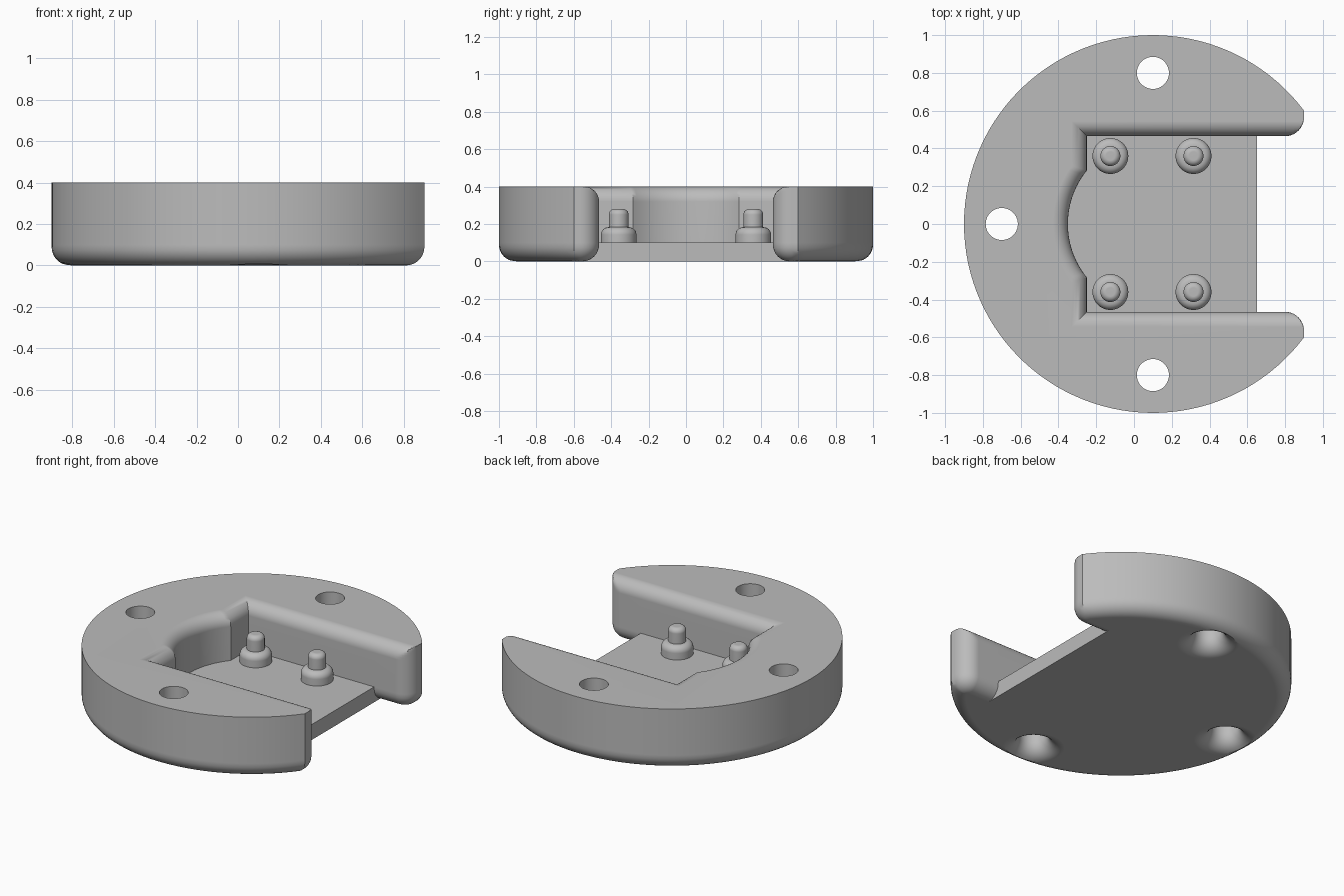
import bpy, bmesh, math

if "Cube" in bpy.data.objects:
    bpy.data.objects.remove(bpy.data.objects["Cube"])

CX = 0.1          # disc centre in x
H = 0.4           # disc height
FLOOR = 0.1       # plate thickness
WALL = 0.465      # half width of the slot
R_LOW, R_TOP = 0.09, 0.08

grey = bpy.data.materials.new("mid grey")
grey.diffuse_color = (0.5, 0.5, 0.5, 1)
grey.use_nodes = True
grey.node_tree.nodes["Principled BSDF"].inputs["Base Color"].default_value = grey.diffuse_color


def finish(bm, name, smooth=True):
    bmesh.ops.recalc_face_normals(bm, faces=bm.faces)
    me = bpy.data.meshes.new(name)
    bm.to_mesh(me)
    bm.free()
    ob = bpy.data.objects.new(name, me)
    bpy.context.collection.objects.link(ob)
    me.materials.append(grey)
    if smooth:
        shade(ob)
    return ob


def select(ob):
    bpy.ops.object.select_all(action='DESELECT')
    ob.select_set(True)
    bpy.context.view_layer.objects.active = ob


def shade(ob):
    select(ob)
    bpy.ops.object.shade_smooth_by_angle(angle=math.radians(30))
    mod = ob.modifiers.new("flat_weighting", 'WEIGHTED_NORMAL')
    mod.keep_sharp = True


def lathe(bm, profile, x, y, n=40):
    """Closed turned solid from (radius, z) points."""
    rings = [[bm.verts.new((x + r * math.cos(math.tau * i / n),
                            y + r * math.sin(math.tau * i / n), z))
              for i in range(n)] for r, z in profile]
    for a, b in zip(rings, rings[1:]):
        for i in range(n):
            j = (i + 1) % n
            bm.faces.new((a[i], a[j], b[j], b[i]))
    bm.faces.new(rings[0])
    bm.faces.new(rings[-1])


def fillet(r, n=8):
    """(inset, distance from the flat end) pairs of a quarter round."""
    return [(r * (1 - math.sin(t)), r * (1 - math.cos(t)))
            for t in (math.pi / 2 * i / n for i in range(n + 1))]


def outer(d, e):
    """Slot wall, rounded tip and disc rim; d insets all, e widens the slot."""
    half = [(0.65, WALL + d)]
    for i in range(11):
        t = -math.pi / 2 + math.pi / 2 * i / 10
        half.append((0.8 + (0.1 - d) * math.cos(t), 0.565 + (0.1 - d) * math.sin(t)))
    half = [(x, max(y, WALL + e)) for x, y in half]
    y0 = math.sqrt((1 - d) ** 2 - (0.8 - d) ** 2)
    a0 = math.atan2(y0, 0.8 - d)
    n = 96
    rim = [(CX + (1 - d) * math.cos(a), (1 - d) * math.sin(a))
           for a in (-a0 - (math.tau - 2 * a0) * i / n for i in range(n + 1))]
    return [(x, -y) for x, y in half] + rim + half[::-1]


def pocket(e):
    """Back of the slot with its round recess, widened by e."""
    r, w = 0.45 + e, 0.35 + e
    a = math.acos(w / r)
    arc = [(CX - r * math.cos(t), r * math.sin(t))
           for t in (a - 2 * a * i / 24 for i in range(25))]
    return [(-0.25 - e, WALL + e)] + arc + [(-0.25 - e, -WALL - e)]


# Disc body with slot and floor plate
bm = bmesh.new()


def ring(points, z):
    return [bm.verts.new((x, y, z)) for x, y in points]


def bridge(rings):
    for a, b in zip(rings, rings[1:]):
        for i in range(len(a)):
            j = (i + 1) % len(a)
            bm.faces.new((a[i], a[j], b[j], b[i]))


low = [ring(outer(d, 0), z) for d, z in fillet(R_LOW)]
low.append(ring(outer(0, 0), FLOOR))
bridge(low)
bm.faces.new(low[0])
back = ring(pocket(0), FLOOR)
bm.faces.new([low[-1][0], low[-1][-1]] + back)
high = [low[-1] + back]
for e, t in reversed(fillet(R_TOP)):
    high.append(ring(outer(0, e) + pocket(e), H - t))
bridge(high)
bm.faces.new(high[-1])
body = finish(bm, "slotted_disc", smooth=False)

# Mounting holes, flared on the underside
bm = bmesh.new()
for x, y in ((CX, 0.8), (CX, -0.8), (-0.7, 0)):
    flare = [(0.085 + d, z) for d, z in fillet(0.1)]
    lathe(bm, [(0.185, -0.05)] + flare + [(0.085, 0.5)], x, y, 48)
cutter = finish(bm, "hole_cutter", smooth=False)
cutter.hide_render = True
cut = body.modifiers.new("holes", 'BOOLEAN')
cut.operation = 'DIFFERENCE'
cut.solver = 'EXACT'
cut.object = cutter
select(body)
bpy.ops.object.modifier_apply(modifier=cut.name)
bpy.data.objects.remove(cutter)
shade(body)

# Locating pegs: rounded collar and rounded pin
peg = [(0.095, FLOOR - 0.01)]
peg += [(0.095 - d, 0.183 - t) for d, t in reversed(fillet(0.04, 6))]
peg += [(0.053, 0.183)]
peg += [(0.053 - d, 0.28 - t) for d, t in reversed(fillet(0.03, 6))]
for x, col in ((-0.125, "rear"), (0.315, "front")):
    for y, side in ((0.36, "left"), (-0.36, "right")):
        bm = bmesh.new()
        lathe(bm, peg, x, y)
        finish(bm, f"{col}_{side}_peg")
